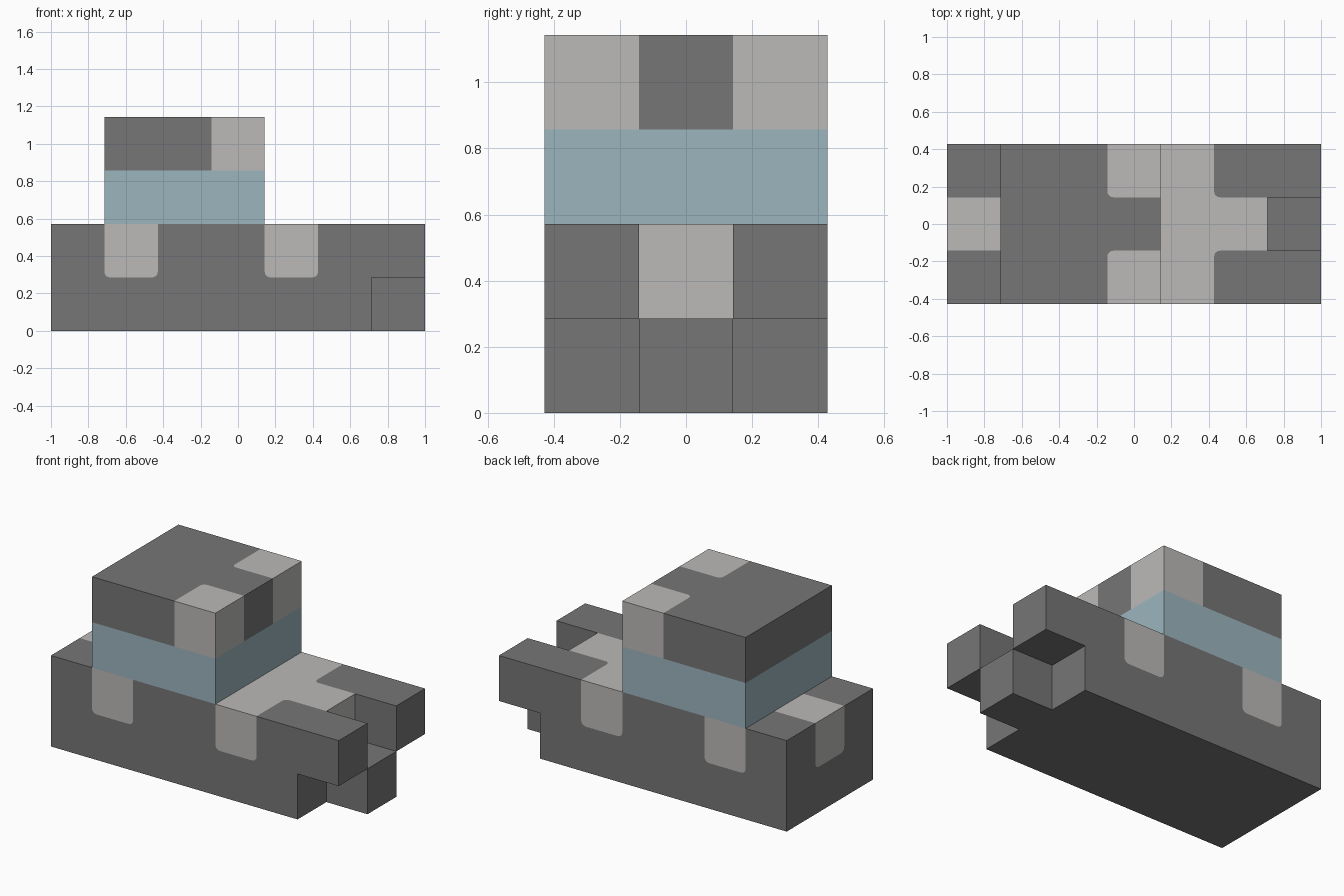
import bpy, bmesh, math
from mathutils import Vector

cube = bpy.data.objects.get("Cube")
if cube:
    bpy.data.objects.remove(cube, do_unlink=True)

UNIT = 2 / 7                          # one building block
ORIGIN = Vector((-3.5, -1.5, 0))      # block grid corner, in blocks
RADIUS = 0.11                         # rounding of painted corners, in blocks
STEPS = 5
DARK, LIGHT, BLUE = range(3)


def make_material(name, color):
    mat = bpy.data.materials.new(name)
    mat.use_nodes = True
    mat.diffuse_color = (*color, 1)
    mat.node_tree.nodes["Principled BSDF"].inputs["Base Color"].default_value = (*color, 1)
    return mat


MATERIALS = [make_material("dark grey", (0.18, 0.18, 0.18)),
             make_material("light grey", (0.50, 0.49, 0.475)),
             make_material("window blue", (0.335, 0.46, 0.52))]


def block(xs, ys, zs):
    return {(x, y, z) for x in xs for y in ys for z in zs}


def add_face(bm, points, mat):
    face = bm.faces.new([bm.verts.new((p + ORIGIN) * UNIT) for p in points])
    face.material_index = mat


def add_panel(bm, corners, mat, other, rounded):
    """One block side, with chosen corners cut round in the other colour."""
    outline = []
    for n, p in enumerate(corners):
        if not rounded(p):
            outline.append(p)
            continue
        a, b = corners[n - 1] - p, corners[(n + 1) % len(corners)] - p
        arc = []
        for s in range(STEPS + 1):
            t = math.pi / 2 * s / STEPS
            arc.append(p + RADIUS * (a * (1 - math.sin(t)) + b * (1 - math.cos(t))))
        outline += arc
        add_face(bm, [p] + arc[::-1], other)
    add_face(bm, outline, mat)


def build(name, cells, paint):
    """Skin a set of blocks, painting each outer side by rule."""
    bm = bmesh.new()
    for cell in sorted(cells):
        for axis in range(3):
            for sign in (-1, 1):
                near = list(cell)
                near[axis] += sign
                if tuple(near) in cells:
                    continue
                corners = []
                for u, v in ((0, 0), (1, 0), (1, 1), (0, 1)):
                    p = Vector(cell)
                    p[axis] += sign > 0
                    p[(axis + 1) % 3] += u
                    p[(axis + 2) % 3] += v
                    corners.append(p)
                if sign < 0:
                    corners.reverse()
                add_panel(bm, corners, *paint(cell, axis, sign))
    bmesh.ops.remove_doubles(bm, verts=bm.verts, dist=0.0001)
    mesh = bpy.data.meshes.new(name)
    bm.to_mesh(mesh)
    bm.free()
    for mat in MATERIALS:
        mesh.materials.append(mat)
    obj = bpy.data.objects.new(name, mesh)
    bpy.context.collection.objects.link(obj)


def square(p):
    return False


def round_below(p):
    return p.z == 1


def paint_hull(cell, axis, sign):
    x, y, z = cell
    middle = y == 1
    if z == 1:
        # Deck
        if axis == 2 and sign > 0:
            if x == 4 or (middle and x in (0, 5)):
                return LIGHT, DARK, square
            if x == 5:
                return DARK, LIGHT, lambda p: p.x == 5 and p.y in (1, 2)
        # Side and rear patches
        if (axis == 1 and x in (1, 4)) or (axis == 0 and sign < 0 and middle):
            return LIGHT, DARK, round_below
        # Recess between the arms
        if axis == 0 and x == 5 and middle:
            return LIGHT, DARK, square
    return DARK, DARK, square


def paint_cabin(cell, axis, sign):
    x, y, z = cell
    if z == 2:
        return BLUE, BLUE, square
    # Light front corners of the roof
    if x == 3 and y != 1:
        if axis == 2:
            return LIGHT, DARK, lambda p: p.x == 3 and p.y in (1, 2)
        return LIGHT, DARK, square
    return DARK, DARK, square


def paint_plain(cell, axis, sign):
    return DARK, DARK, square


# Hull with two forward arms
build("hull", block(range(6), range(3), range(2)) | block([6], [0, 2], [1]), paint_hull)
# Low block between the arms
build("front_bumper", block([6], [1], [0]), paint_plain)
# Cabin with window band and roof
build("cabin", block(range(1, 4), range(3), (2, 3)), paint_cabin)
